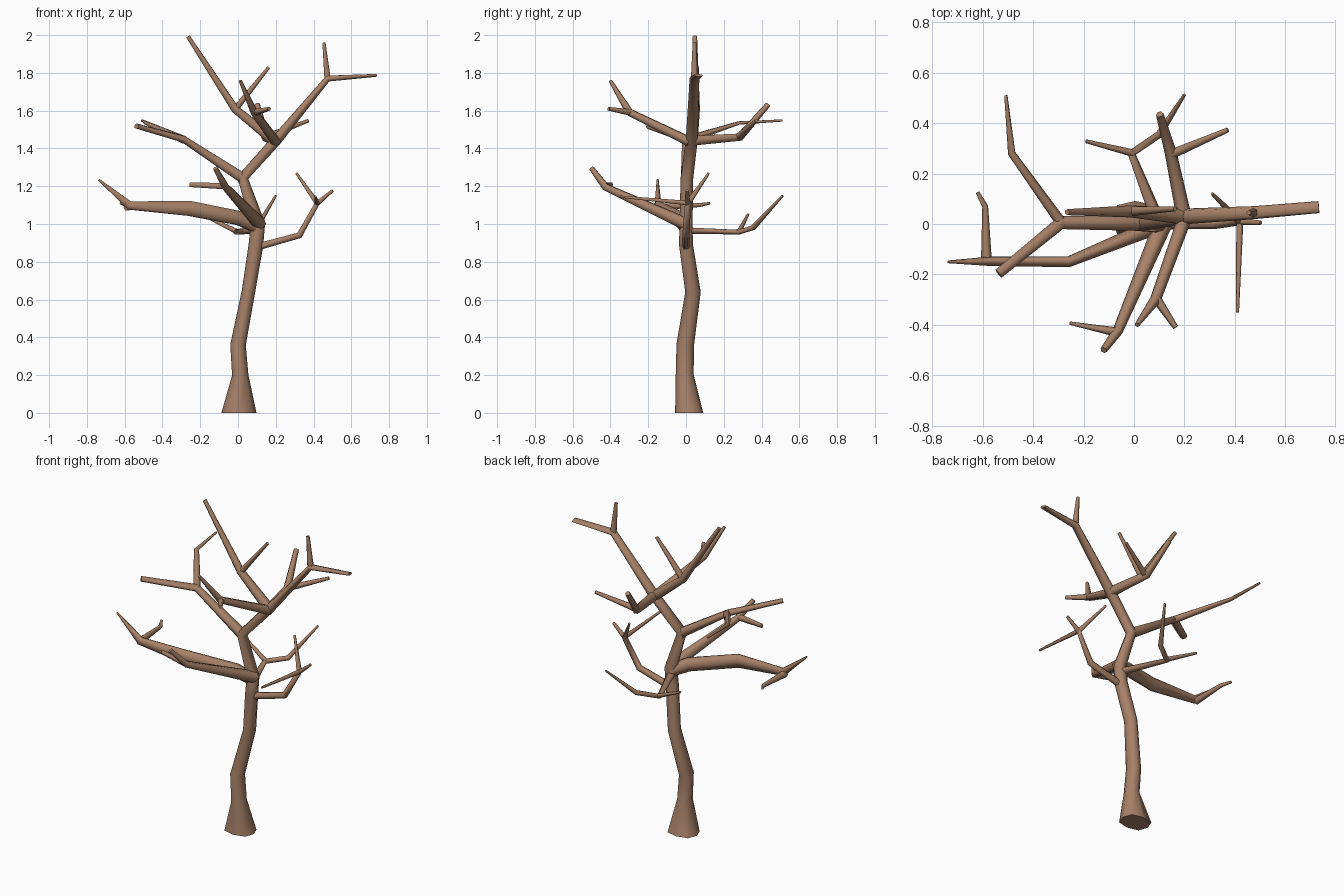
import bpy, bmesh, math
from mathutils import Vector

bark = bpy.data.materials.new("brown bark")
bark.diffuse_color = (0.385, 0.22, 0.138, 1)
FATTEN = 1.08


def squared(v, power):
    return math.copysign(abs(v) ** power, v)


def limb(name, pts, trunk=False):
    """Tapered tube; each point is x, y, z, half width[, half height]."""
    sides = 8 if trunk else 6
    pos = [Vector(p[:3]) for p in pts]
    segs = [(b - a).normalized() for a, b in zip(pos, pos[1:])]
    tans = [segs[0]] + [(a + b).normalized() for a, b in zip(segs, segs[1:])] + [segs[-1]]
    if trunk:
        tans[0] = Vector((0, 0, 1))
    side = Vector((1, 0, 0)) if trunk else tans[0].cross(Vector((0, 0, 1)))
    bm = bmesh.new()
    rings = []
    for i, (p, t) in enumerate(zip(pos, tans)):
        if i:
            side = tans[i - 1].rotation_difference(t) @ side
        side = (side - t * side.dot(t)).normalized()
        up = t.cross(side)
        a, b = pts[i][3] * FATTEN, pts[i][-1] * FATTEN
        # the foot of the trunk is squarer than the rest
        power = 0.75 if trunk and i == 0 else 1
        ring = []
        for k in range(sides):
            ang = 2 * math.pi * k / sides
            ring.append(bm.verts.new(p + side * a * squared(math.cos(ang), power)
                                     + up * b * squared(math.sin(ang), power)))
        rings.append(ring)
    for r, s in zip(rings, rings[1:]):
        for k in range(sides):
            n = (k + 1) % sides
            bm.faces.new((r[k], r[n], s[n], s[k]))
    bm.faces.new(rings[0][::-1])
    bm.faces.new(rings[-1])
    bmesh.ops.recalc_face_normals(bm, faces=bm.faces)
    # smooth sides, crisp end cuts
    for f in bm.faces:
        f.smooth = len(f.verts) == 4
    for e in bm.edges:
        e.smooth = all(len(f.verts) == 4 for f in e.link_faces)
    me = bpy.data.meshes.new(name)
    bm.to_mesh(me)
    bm.free()
    me.materials.append(bark)
    bpy.context.collection.objects.link(bpy.data.objects.new(name, me))


# trunk, flared at the base and running up into the right leader
limb("trunk", [(0.005, 0.017, 0, 0.086, 0.069), (0.012, -0.007, 0.2, 0.04, 0.044),
               (0, -0.004, 0.36, 0.038, 0.043), (0.055, 0.037, 0.64, 0.033, 0.038),
               (0.095, 0, 0.89, 0.036, 0.034), (0.105, 0, 1.0, 0.036, 0.032),
               (0.025, 0.005, 1.245, 0.028, 0.031), (0.2, 0.03, 1.44, 0.026, 0.029),
               (0.475, 0.045, 1.77, 0.016, 0.024), (0.733, 0.067, 1.787, 0.007, 0.022)], True)
limb("leader_twig", [(0.475, 0.045, 1.76, 0.018), (0.455, 0.045, 1.96, 0.009)])

# low left branch
limb("low_left_branch", [(0.1, 0, 0.985, 0.035), (0.01, -0.04, 1.03, 0.028, 0.04),
                         (-0.26, -0.15, 1.083, 0.02, 0.042), (-0.575, -0.148, 1.098, 0.017, 0.024),
                         (-0.737, -0.15, 1.235, 0.005)])
limb("low_left_twig", [(-0.585, -0.148, 1.09, 0.02), (-0.59, 0.07, 1.1, 0.011),
                       (-0.62, 0.125, 1.11, 0.007)])

# low front branch
limb("low_front_branch", [(0.115, 0, 1.0, 0.034), (-0.065, -0.425, 1.195, 0.019),
                          (-0.12, -0.5, 1.295, 0.013)])
limb("low_front_twig", [(-0.06, -0.43, 1.2, 0.018), (-0.255, -0.393, 1.208, 0.006, 0.013)])

# low right branch
limb("low_right_branch", [(0.1, 0, 0.878, 0.02), (0.325, 0, 0.94, 0.018),
                          (0.42, 0.01, 1.11, 0.015), (0.31, 0.12, 1.268, 0.006)])
limb("low_right_twig", [(0.415, 0.01, 1.105, 0.014), (0.502, 0.005, 1.178, 0.008)])
limb("low_right_front_twig", [(0.42, 0.02, 1.11, 0.013), (0.41, -0.35, 1.145, 0.006)])

# low back branch
limb("low_back_branch", [(0.1, 0, 0.965, 0.025, 0.018), (-0.01, 0.28, 0.957, 0.017, 0.013),
                         (0.1, 0.355, 0.98, 0.014), (0.2, 0.512, 1.15, 0.006)])
limb("low_back_twig", [(0, 0.28, 0.957, 0.014), (-0.19, 0.328, 1.05, 0.007)])

# middle left branch
limb("mid_left_branch", [(0.03, 0.005, 1.24, 0.03), (-0.29, 0.005, 1.45, 0.025, 0.019),
                         (-0.537, -0.197, 1.518, 0.019, 0.013)])
limb("mid_left_back_twig", [(-0.285, 0, 1.445, 0.02), (-0.485, 0.28, 1.535, 0.014, 0.009),
                            (-0.508, 0.51, 1.548, 0.006)])

# crown branches spreading from the upper fork
limb("crown_left_branch", [(0.2, 0.03, 1.435, 0.03), (-0.015, 0.05, 1.608, 0.022),
                           (-0.265, 0.047, 1.993, 0.011)])
limb("crown_left_twig", [(-0.02, 0.05, 1.6, 0.018), (0.163, 0.06, 1.83, 0.009)])
limb("crown_front_branch", [(0.2, 0.02, 1.435, 0.026), (0.085, -0.3, 1.592, 0.02),
                            (0.012, -0.4, 1.758, 0.009)])
limb("crown_front_twig", [(0.085, -0.29, 1.59, 0.018), (0.165, -0.41, 1.61, 0.01)])
limb("crown_back_branch", [(0.2, 0.02, 1.44, 0.028), (0.145, 0.285, 1.46, 0.022),
                           (0.102, 0.435, 1.633, 0.014)])
limb("crown_back_twig", [(0.145, 0.275, 1.46, 0.018), (0.372, 0.373, 1.547, 0.009)])
